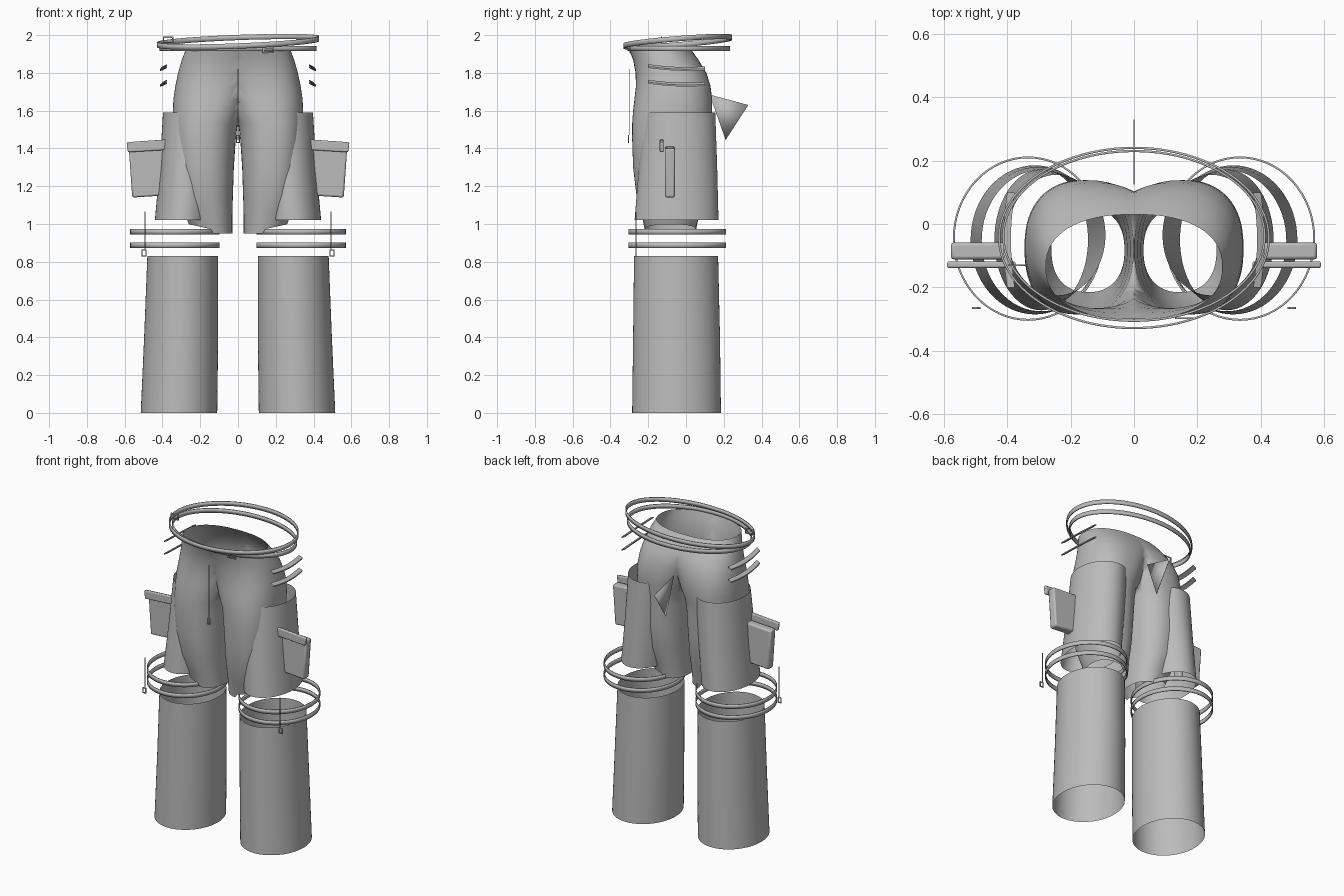
import bpy, bmesh, math
from mathutils import Vector, Matrix

cube = bpy.data.objects.get("Cube")
if cube:
    bpy.data.objects.remove(cube)

grey = bpy.data.materials.new("cloth_grey")
grey.use_nodes = True
grey.diffuse_color = (0.5, 0.5, 0.5, 1)
grey.node_tree.nodes["Principled BSDF"].inputs["Base Color"].default_value = (0.5, 0.5, 0.5, 1)


def finish(bm, name, mirror=False, thick=0, bevel=0, angle=40):
    mesh = bpy.data.meshes.new(name)
    bmesh.ops.recalc_face_normals(bm, faces=bm.faces)
    bm.to_mesh(mesh)
    bm.free()
    ob = bpy.data.objects.new(name, mesh)
    bpy.context.collection.objects.link(ob)
    mesh.materials.append(grey)
    if thick:
        m = ob.modifiers.new("thickness", "SOLIDIFY")
        m.thickness, m.offset = thick, 0
    if bevel:
        m = ob.modifiers.new("soft_edges", "BEVEL")
        m.width, m.segments = bevel, 2
    if mirror:
        m = ob.modifiers.new("mirror", "MIRROR")
        m.merge_threshold = 0.0005
    bpy.ops.object.select_all(action="DESELECT")
    ob.select_set(True)
    bpy.context.view_layer.objects.active = ob
    bpy.ops.object.shade_smooth_by_angle(angle=math.radians(angle))
    return ob


def oval(z, x0, x1, y0, y1, n=64, power=2.0):
    """Closed oval that fills the given box at height z."""
    pts = []
    for i in range(n):
        a = 2 * math.pi * i / n
        c, s = math.cos(a), math.sin(a)
        px = math.copysign(abs(c) ** (2 / power), c)
        py = math.copysign(abs(s) ** (2 / power), s)
        pts.append(Vector(((x0 + x1 + (x1 - x0) * px) / 2, (y0 + y1 + (y1 - y0) * py) / 2, z)))
    return pts


def loft(rings):
    bm = bmesh.new()
    rows = [[bm.verts.new(p) for p in ring] for ring in rings]
    n = len(rows[0])
    for a, b in zip(rows, rows[1:]):
        for i in range(n):
            j = (i + 1) % n
            bm.faces.new((a[i], a[j], b[j], b[i]))
    return bm


def prism(outline, y0, y1):
    """Outline in x and z, given depth along y."""
    bm = bmesh.new()
    f = bm.faces.new([bm.verts.new((x, y0, z)) for x, z in outline])
    new = bmesh.ops.extrude_face_region(bm, geom=[f])["geom"]
    verts = [v for v in new if isinstance(v, bmesh.types.BMVert)]
    bmesh.ops.translate(bm, verts=verts, vec=(0, y1 - y0, 0))
    return bm


def frame(name, x, y, z, w, h, t=0.007, mirror=False):
    def rect(d):
        return [(x + sx * (w / 2 - d), y, z + sz * (h / 2 - d))
                for sx, sz in ((-1, -1), (1, -1), (1, 1), (-1, 1))]
    return finish(loft([rect(0), rect(t)]), name, mirror, thick=0.006)


def strip(name, x, y, z0, z1, mirror=False):
    w = 0.002
    return finish(prism([(x - w, z0), (x + w, z0), (x + w, z1), (x - w, z1)], y - w, y + w), name, mirror)


# Fitted lower body: one leg lofted up to the waist, trimmed at the middle
sections = [
    (0.97, 0.03, 0.26, -0.215, 0.05), (1.05, 0.03, 0.28, -0.235, 0.07),
    (1.15, 0.027, 0.31, -0.262, 0.10), (1.3, 0.022, 0.335, -0.28, 0.12),
    (1.45, 0.012, 0.345, -0.285, 0.125), (1.53, 0.002, 0.345, -0.285, 0.13),
    (1.6, -0.03, 0.345, -0.28, 0.138), (1.66, -0.05, 0.342, -0.273, 0.138),
    (1.73, -0.085, 0.332, -0.265, 0.13), (1.8, -0.14, 0.317, -0.267, 0.108),
    (1.87, -0.21, 0.297, -0.28, 0.065), (1.92, -0.27, 0.278, -0.3, 0.03)]
rings = [oval(*s, power=2.3) for s in sections]
for p in rings[0]:
    p.z += 0.22 * (p.x - 0.13) * (p.x > 0.13) - 0.02 * (p.x < 0.13)
body = loft(rings)
bmesh.ops.bisect_plane(body, geom=body.verts[:] + body.edges[:] + body.faces[:],
                       plane_co=(0, 0, 0), plane_no=(1, 0, 0), clear_inner=True)
finish(body, "fitted_body", mirror=True, angle=80)

# Loose open tubes on the thighs and shins
finish(loft([oval(1.02, 0.145, 0.44, -0.272, 0.172), oval(1.3, 0.12, 0.415, -0.25, 0.165),
             oval(1.59, 0.09, 0.397, -0.225, 0.155)]), "thigh_tube", mirror=True)
finish(loft([oval(0, 0.11, 0.515, -0.285, 0.185), oval(0.4, 0.105, 0.497, -0.28, 0.18),
             oval(0.83, 0.105, 0.48, -0.275, 0.17)]), "shin_tube", mirror=True)

# Straps around the knees
for name, z in (("lower_knee_strap", 0.873), ("upper_knee_strap", 0.945)):
    finish(loft([oval(z, 0.1, 0.568, -0.302, 0.21), oval(z + 0.028, 0.1, 0.568, -0.302, 0.21)]),
           name, mirror=True, thick=0.006)

# Two waist belts, the upper one tilted
box = (-0.412, 0.412, -0.305, 0.23)
finish(loft([oval(1.915, *box, n=96), oval(1.943, *box, n=96)]), "lower_belt", thick=0.007)
box = (-0.425, 0.425, -0.328, 0.24)
tilted = [oval(z, *box, n=96) for z in (1.943, 1.971)]
for p in tilted[0] + tilted[1]:
    p.z += 0.027 * (p.x / 0.425) * 0.6 + 0.045 * (p.y + 0.044) / 0.57 + 0.008
finish(loft(tilted), "tilted_belt", thick=0.007)
frame("side_buckle", -0.37, -0.13, 1.975, 0.055, 0.036)
frame("front_buckle", 0.16, -0.297, 1.921, 0.06, 0.03)

# Fly zipper and its pull
strip("fly_zipper", 0, -0.3, 1.47, 1.82)
frame("zipper_pull", 0, -0.304, 1.45, 0.02, 0.04, 0.004)

# Cords with end loops beside the knees
strip("knee_cord", 0.492, -0.265, 0.865, 1.065, mirror=True)
frame("cord_loop", 0.497, -0.265, 0.847, 0.026, 0.036, 0.005, mirror=True)

# Side pockets with flaps
finish(prism([(0.405, 1.15), (0.56, 1.14), (0.578, 1.4), (0.392, 1.41)], -0.112, -0.058),
       "pocket", mirror=True, bevel=0.01)
finish(prism([(0.38, 1.392), (0.583, 1.38), (0.59, 1.433), (0.372, 1.448)], -0.139, -0.118),
       "pocket_flap", mirror=True, bevel=0.006)

# Hip bands floating at the sides
for name, z in (("upper_hip_band", 1.828), ("lower_hip_band", 1.745)):
    rows = []
    for i in range(13):
        t = i / 12
        x, y = 0.388 + 0.012 * math.sin(t * math.pi), -0.2 + 0.3 * t
        h = z + 0.012 * (0.5 - t) - 0.008 * math.sin(t * math.pi)
        rows.append([(x - 0.012, y, h + 0.004), (x + 0.012, y, h - 0.008),
                     (x + 0.012, y, h), (x - 0.012, y, h + 0.012)])
    finish(loft(rows), name, mirror=True)

# Triangular flap at the back
bm = bmesh.new()
bm.faces.new([bm.verts.new((0, y, z)) for y, z in ((0.125, 1.685), (0.33, 1.63), (0.21, 1.445))])
finish(bm, "back_flap", thick=0.003)
